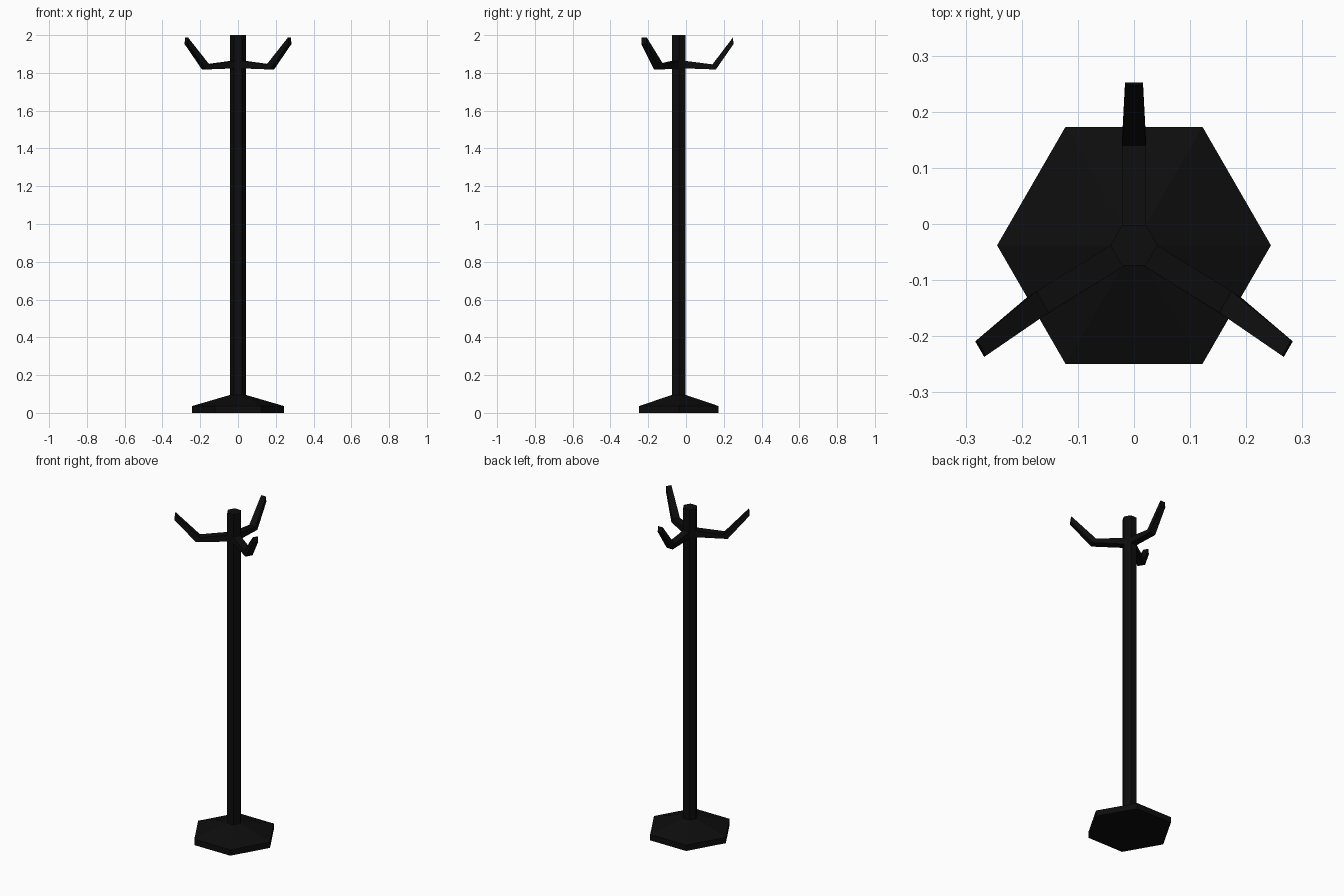
import bpy, math
from mathutils import Vector

if "Cube" in bpy.data.objects:
    bpy.data.objects.remove(bpy.data.objects["Cube"])

CENTRE = Vector((0, -0.038, 0))

black = bpy.data.materials.new("black_paint")
black.diffuse_color = (0.004, 0.004, 0.004, 1)
black.use_nodes = True
black.node_tree.nodes["Principled BSDF"].inputs["Base Color"].default_value = black.diffuse_color


def loft(name, rings):
    """Join equal-sized rings into a closed, flat-faced solid."""
    n = len(rings[0])
    verts = [p for ring in rings for p in ring]
    faces = [tuple(reversed(range(n))), tuple(range(len(verts) - n, len(verts)))]
    for r in range(len(rings) - 1):
        for i in range(n):
            j = (i + 1) % n
            faces.append((r * n + i, r * n + j, (r + 1) * n + j, (r + 1) * n + i))
    mesh = bpy.data.meshes.new(name)
    mesh.from_pydata(verts, [], faces)
    mesh.materials.append(black)
    obj = bpy.data.objects.new(name, mesh)
    bpy.context.collection.objects.link(obj)
    # consistent outward normals
    bpy.context.view_layer.objects.active = obj
    obj.select_set(True)
    bpy.ops.object.mode_set(mode='EDIT')
    bpy.ops.mesh.select_all(action='SELECT')
    bpy.ops.mesh.normals_make_consistent(inside=False)
    bpy.ops.object.mode_set(mode='OBJECT')
    obj.select_set(False)
    return obj


def hexagon(radius, z):
    return [CENTRE + Vector((radius * math.cos(i * math.pi / 3),
                             radius * math.sin(i * math.pi / 3), z)) for i in range(6)]


def hook(name, side, sections):
    """Bent bar: each section is (bottom point, top point, half width)."""
    side = Vector(side).normalized()
    rings = []
    for low, high, w in sections:
        low, high, s = Vector(low), Vector(high), side * w
        rings.append([low - s, low + s, high + s, high - s])
    return loft(name, rings)


# weighted foot and post
loft("base", [hexagon(0.244, 0), hexagon(0.244, 0.036), hexagon(0.042, 0.095)])
loft("post", [hexagon(0.042, 0.09), hexagon(0.042, 2.0)])

# rear hook
hook("rear_hook", (1, 0, 0), [
    ((0, -0.038, 1.825), (0, -0.038, 1.868), 0.021),
    ((0, 0.158, 1.818), (0, 0.140, 1.845), 0.021),
    ((0, 0.252, 1.953), (0, 0.248, 1.987), 0.016)])

# two front hooks, mirrored left and right
for name, m in (("front_right_hook", 1), ("front_left_hook", -1)):
    hook(name, (0.5 * m, 0.866, 0), [
        ((0, -0.038, 1.825), (0, -0.038, 1.868), 0.022),
        ((0.180 * m, -0.150, 1.818), (0.163 * m, -0.139, 1.845), 0.022),
        ((0.275 * m, -0.223, 1.953), (0.272 * m, -0.221, 1.987), 0.016)])
